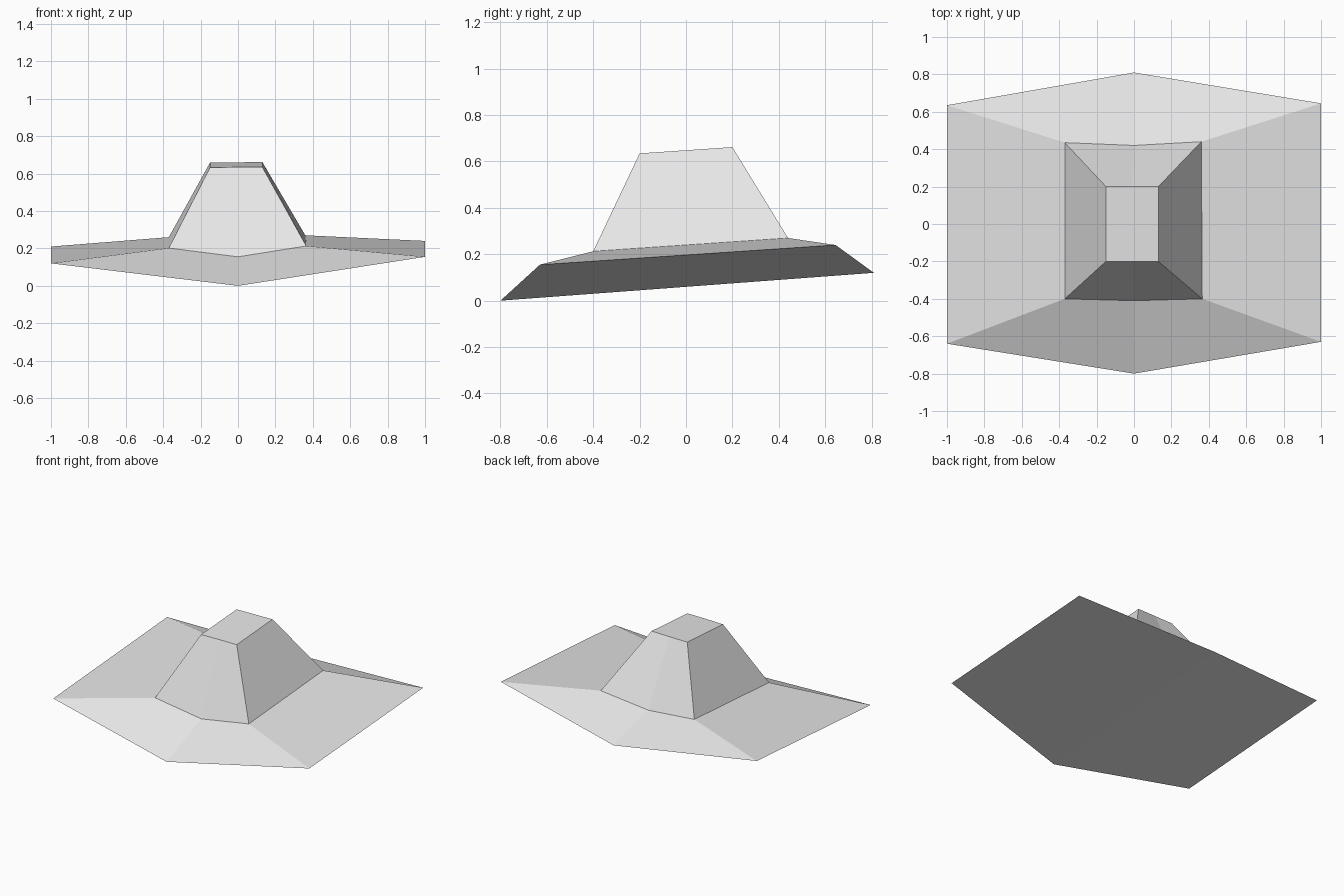
import bpy
import bmesh

if "Cube" in bpy.data.objects:
    bpy.data.objects.remove(bpy.data.objects["Cube"], do_unlink=True)

grey = bpy.data.materials.new("light grey")
grey.use_nodes = True
colour = (0.8, 0.8, 0.8, 1)
grey.diffuse_color = colour
grey.node_tree.nodes["Principled BSDF"].inputs["Base Color"].default_value = colour

# Six-point rings, anticlockwise from the front middle
rim = [(0, -0.80, 0), (1, -0.63, 0.155), (1, 0.645, 0.24),
       (0, 0.81, 0.12), (-1, 0.635, 0.21), (-1, -0.64, 0.12)]
band = [(0, -0.41, 0.155), (0.365, -0.40, 0.213), (0.36, 0.44, 0.27),
        (0, 0.42, 0.22), (-0.37, 0.435, 0.26), (-0.37, -0.40, 0.202)]
top = [(-0.01, -0.20, 0.635), (0.13, -0.20, 0.635), (0.13, 0.20, 0.662),
       (-0.01, 0.20, 0.66), (-0.15, 0.20, 0.658), (-0.15, -0.20, 0.632)]


def loft(name, lower, upper, caps):
    """Join two rings with flat faces, then add the capping faces."""
    bm = bmesh.new()
    low = [bm.verts.new(p) for p in lower]
    high = [bm.verts.new(p) for p in upper]
    for i in range(len(low)):
        j = (i + 1) % len(low)
        bm.faces.new((low[i], low[j], high[j], high[i]))
    for ring, order in caps:
        verts = low if ring == "low" else high
        bm.faces.new([verts[i] for i in order])
    mesh = bpy.data.meshes.new(name)
    bm.to_mesh(mesh)
    bm.free()
    mesh.materials.append(grey)
    obj = bpy.data.objects.new(name, mesh)
    bpy.context.collection.objects.link(obj)
    return obj


# Brim, with an underside folded along a central keel
loft("brim", rim, band, [("low", (0, 3, 2, 1)), ("low", (0, 5, 4, 3))])
# Tapered crown with a flat top
loft("crown", band, top, [("high", range(6))])
